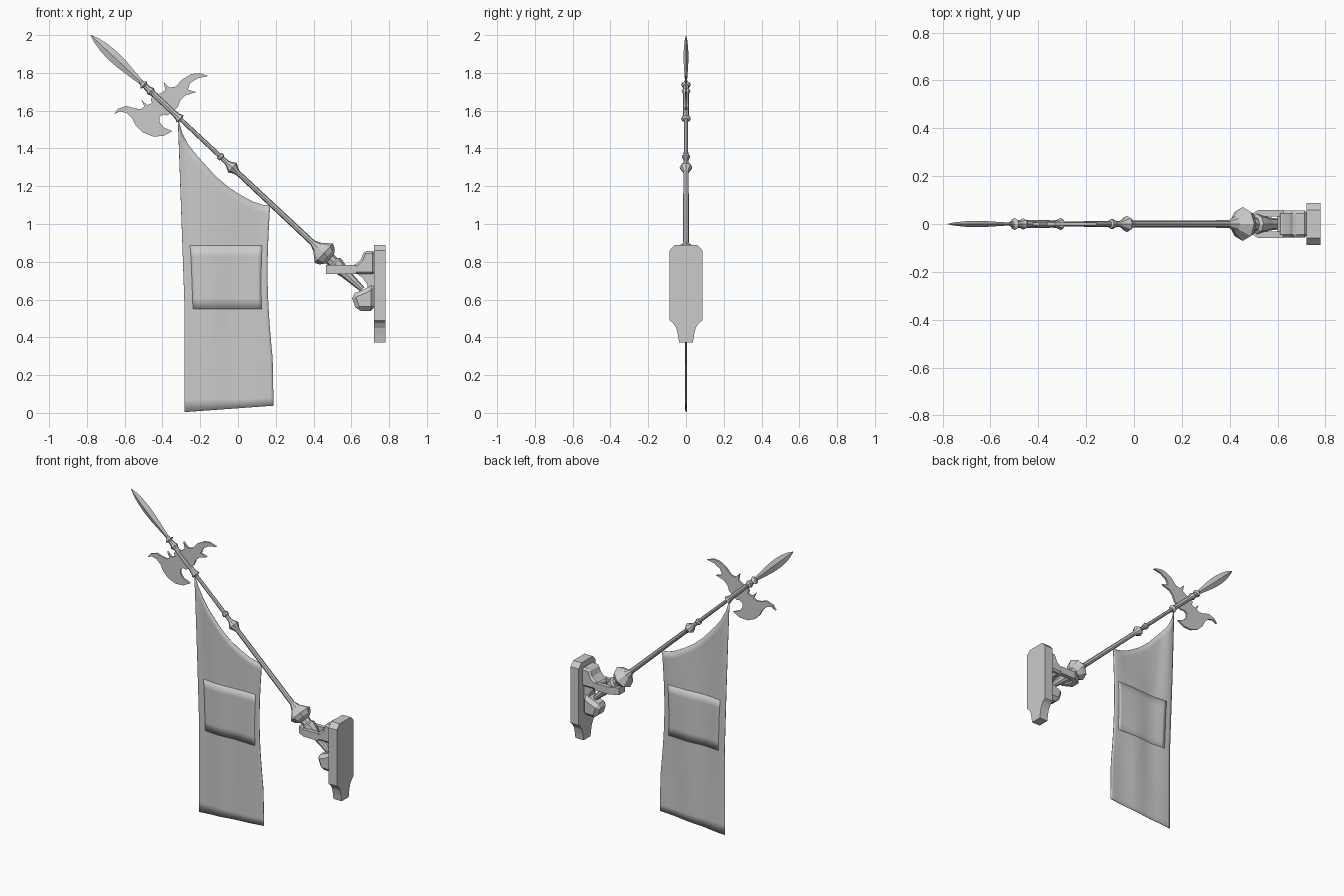
import bpy, bmesh, math
from mathutils import Vector

if "Cube" in bpy.data.objects:
    bpy.data.objects.remove(bpy.data.objects["Cube"])

TIP = Vector((-0.78, 0, 2.0))
AXIS = Vector((0.73, 0, -0.683)).normalized()
SIDE = Vector((-AXIS.z, 0, AXIS.x))
DEPTH = Vector((0, 1, 0))


def finish(name, bm, smooth=None):
    bmesh.ops.recalc_face_normals(bm, faces=bm.faces)
    me = bpy.data.meshes.new(name)
    bm.to_mesh(me)
    bm.free()
    ob = bpy.data.objects.new(name, me)
    bpy.context.collection.objects.link(ob)
    if smooth:
        bpy.ops.object.select_all(action='DESELECT')
        bpy.context.view_layer.objects.active = ob
        ob.select_set(True)
        bpy.ops.object.shade_smooth_by_angle(angle=math.radians(smooth))
    return ob


def lathe(name, profile, sides=8, flat=1.0, smooth=None):
    """Rings (distance from tip, radius) along the slanted pole axis."""
    bm = bmesh.new()
    rings = []
    for s, r in profile:
        ring = []
        for i in range(sides):
            a = 2 * math.pi * i / sides
            ring.append(bm.verts.new(TIP + AXIS * s + SIDE * (r * math.cos(a))
                                     + DEPTH * (r * flat * math.sin(a))))
        rings.append(ring)
    for a, b in zip(rings, rings[1:]):
        for i in range(sides):
            j = (i + 1) % sides
            bm.faces.new((a[i], a[j], b[j], b[i]))
    bm.faces.new(rings[0])
    bm.faces.new(rings[-1])
    return finish(name, bm, smooth)


def prism(name, points, start, vec, bevel=0):
    """Extrude a flat outline; start maps (a, b) to a point."""
    bm = bmesh.new()
    face = bm.faces.new([bm.verts.new(start(a, b)) for a, b in points])
    out = bmesh.ops.extrude_face_region(bm, geom=[face])
    bmesh.ops.translate(bm, vec=vec,
                        verts=[v for v in out['geom'] if isinstance(v, bmesh.types.BMVert)])
    ob = finish(name, bm)
    if bevel:
        m = ob.modifiers.new("bevel", 'BEVEL')
        m.width, m.segments = bevel, 1
        m.limit_method, m.angle_limit = 'ANGLE', math.radians(50)
    return ob


def side_prism(name, points, half, bevel=0):
    return prism(name, points, lambda x, z: Vector((x, -half, z)), Vector((0, 2 * half, 0)), bevel)


# Spear point, diamond in section
lathe("spear_blade", [(0, .001), (.04, .016), (.10, .027), (.16, .031), (.23, .028),
                      (.31, .019), (.36, .013), (.40, .012)], 4, .42)

# Socket with collars and crown
lathe("spear_socket", [(.36, .010), (.375, .014), (.385, .026), (.395, .015), (.42, .017),
                       (.435, .024), (.45, .016), (.50, .016), (.56, .017), (.60, .015),
                       (.63, .018), (.648, .026), (.656, .013)], 8)

# Crescent axe blade with spurs and rear hook
side_prism("axe_blade", [
    (-.452, 1.677), (-.415, 1.688), (-.384, 1.709), (-.394, 1.754), (-.362, 1.722),
    (-.33, 1.727), (-.294, 1.767), (-.246, 1.794), (-.204, 1.799), (-.156, 1.783),
    (-.209, 1.773), (-.251, 1.748), (-.267, 1.712), (-.222, 1.698), (-.28, 1.68),
    (-.305, 1.655), (-.318, 1.62), (-.35, 1.59), (-.375, 1.575), (-.395, 1.58),
    (-.415, 1.567), (-.415, 1.54), (-.395, 1.512), (-.347, 1.492), (-.395, 1.466),
    (-.45, 1.463), (-.505, 1.485), (-.54, 1.52), (-.56, 1.56), (-.59, 1.588),
    (-.625, 1.596), (-.655, 1.582), (-.635, 1.61), (-.59, 1.625), (-.545, 1.612),
    (-.515, 1.608), (-.495, 1.622), (-.512, 1.657), (-.48, 1.63), (-.455, 1.64),
    (-.462, 1.66)], .006)

# Pole with middle knob, grip knob and tail
lathe("pole", [(.64, .011), (.93, .012), (.935, .020), (.95, .020), (.955, .012), (.985, .013),
               (1.00, .018), (1.027, .034), (1.055, .018), (1.07, .014), (1.63, .016)], 8, 1, 30)
lathe("grip_knob", [(1.61, .016), (1.645, .032), (1.69, .071), (1.715, .058), (1.735, .032),
                    (1.76, .03), (1.77, .042), (1.80, .038), (1.84, .028), (1.97, .015)], 8)

# Wall plate: chamfered top, curved-in foot
half = [(.058, .89), (.087, .86), (.087, .49), (.068, .475), (.052, .45), (.043, .415), (.036, .372)]
plate = half + [(-y, z) for y, z in reversed(half)]
prism("wall_plate", plate, lambda y, z: Vector((.72, y, z)), Vector((.06, 0, 0)))

# Holder arm: ring made of two prongs and a front bar, and a rising root
for sgn in (-1, 1):
    prong = [(.465, 0), (.465, .03), (.52, .058), (.625, .058), (.625, .032), (.535, .032),
             (.505, .018), (.505, 0)]
    prism("holder_prong", [(x, y * sgn) for x, y in prong],
          lambda x, y: Vector((x, y, .735)), Vector((0, 0, .047)))
side_prism("holder_root", [(.60, .735), (.60, .782), (.62, .785), (.65, .812), (.668, .857),
                           (.725, .857), (.725, .735)], .056, .012)

# Curved web between arm and cup
side_prism("holder_web", [(.625, .74), (.66, .715), (.685, .68), (.69, .63), (.725, .63),
                          (.725, .74)], .03)

# Cup that takes the pole's tail
side_prism("tail_cup", [(.597, .627), (.627, .54), (.725, .54), (.725, .69), (.67, .655)], .05, .022)


# Banner sheet hung from two corners of the pole
TOP = [(-.318, 1.56), (-.295, 1.48), (-.26, 1.415), (-.22, 1.365), (-.12, 1.255), (-.05, 1.195),
       (.02, 1.15), (.08, 1.118), (.13, 1.102), (.17, 1.10)]


def cloth(u, v):
    k = u * (len(TOP) - 1)
    i = min(int(k), len(TOP) - 2)
    f = k - i
    xt = TOP[i][0] * (1 - f) + TOP[i + 1][0] * f
    zt = TOP[i][1] * (1 - f) + TOP[i + 1][1] * f
    # lower rows spread evenly, with a slightly drawn-in right edge
    w = min(1, v * 2.2)
    left = -.318 + .034 * min(1, v * 1.6)
    right = .17 - .02 * math.sin(math.pi * min(1, v * 1.3)) + .018 * v
    even = left + (right - left) * u
    x = even * w + (xt + (left + .318) * (1 - u) + (right - .17) * u) * (1 - w)
    z = zt + (.004 + .034 * u - zt) * v
    y = .007 * (1 - v) * math.sin(9 * u + 3 * v) + .002 * math.sin(14 * u)
    return Vector((x, y, z))


def sheet(name, cols, rows, thick, func):
    bm = bmesh.new()
    grid = [[bm.verts.new(func(c / cols, r / rows)) for c in range(cols + 1)]
            for r in range(rows + 1)]
    for r in range(rows):
        for c in range(cols):
            bm.faces.new((grid[r][c], grid[r][c + 1], grid[r + 1][c + 1], grid[r + 1][c]))
    ob = finish(name, bm, 40)
    m = ob.modifiers.new("thickness", 'SOLIDIFY')
    m.thickness, m.offset = thick, 0
    return ob


sheet("banner", 27, 24, .004, cloth)


# Plain square panel stitched through the banner
def panel(u, v):
    a = .1 + .82 * u
    zt = cloth(a, 0).z
    zb = cloth(a, 1).z
    z = .885 + (.55 - .885) * v
    return cloth(a, (zt - z) / (zt - zb))


sheet("banner_panel", 16, 6, .006, panel)
